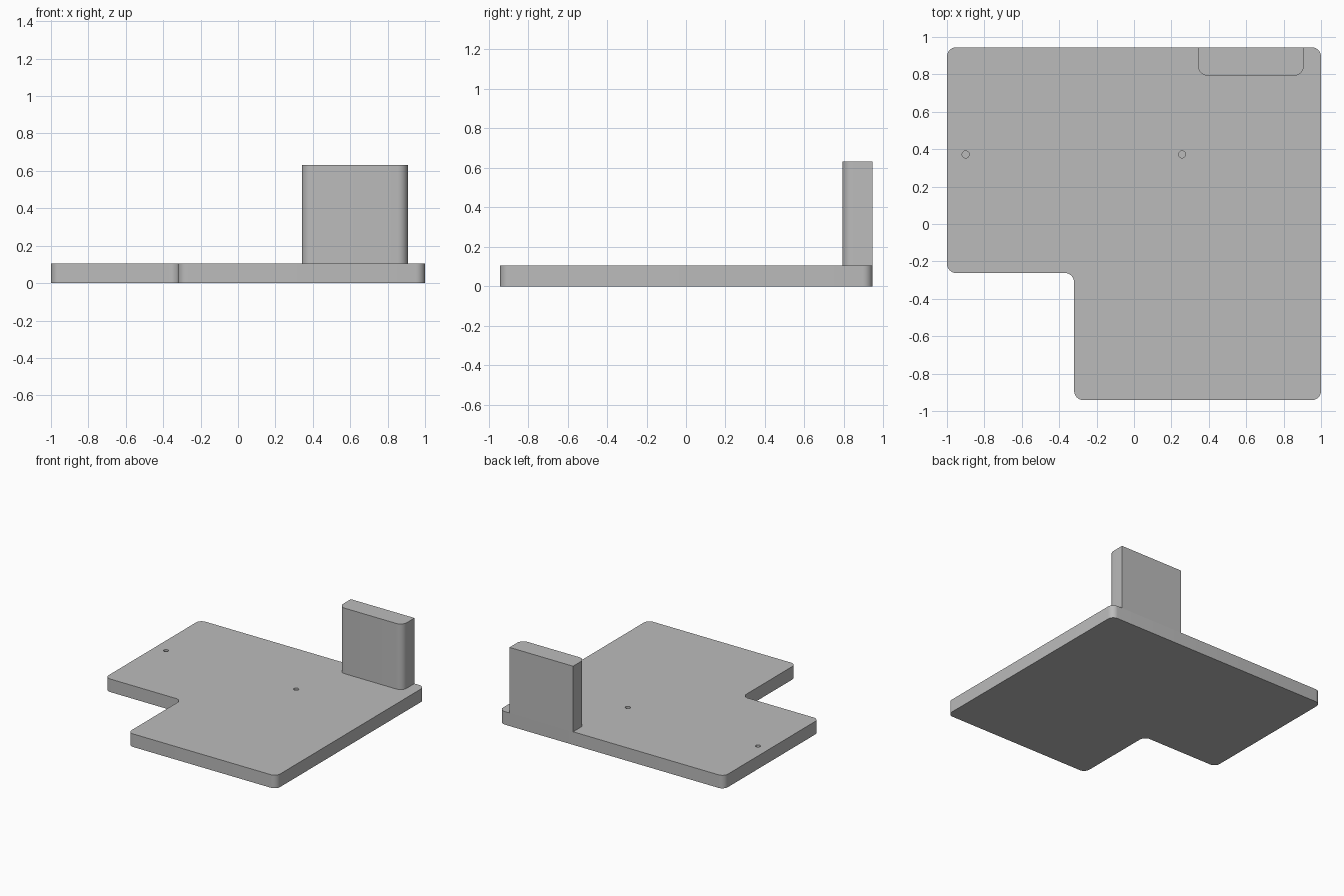
import bpy, bmesh, math
from mathutils import Vector

if "Cube" in bpy.data.objects:
    bpy.data.objects.remove(bpy.data.objects["Cube"])

grey = bpy.data.materials.new("plain grey")
grey.diffuse_color = (0.5, 0.5, 0.5, 1)
grey.use_nodes = True
grey.node_tree.nodes["Principled BSDF"].inputs["Base Color"].default_value = grey.diffuse_color


def rounded(corners, steps=8):
    """Outline from (x, y, fillet radius) right-angled corners."""
    pts = []
    for i, (x, y, r) in enumerate(corners):
        p = Vector((x, y))
        if r == 0:
            pts.append(p)
            continue
        a = (Vector(corners[i - 1][:2]) - p).normalized()
        b = (Vector(corners[(i + 1) % len(corners)][:2]) - p).normalized()
        centre = p + (a + b) * r
        for k in range(steps + 1):
            t = math.pi / 2 * k / steps
            pts.append(centre - b * r * math.cos(t) - a * r * math.sin(t))
    return pts


def prism(name, outline, z0, z1):
    bm = bmesh.new()
    face = bm.faces.new([bm.verts.new((p[0], p[1], z0)) for p in outline])
    up = bmesh.ops.extrude_face_region(bm, geom=[face])["geom"]
    bmesh.ops.translate(bm, vec=(0, 0, z1 - z0),
                        verts=[v for v in up if isinstance(v, bmesh.types.BMVert)])
    bmesh.ops.recalc_face_normals(bm, faces=bm.faces)
    mesh = bpy.data.meshes.new(name)
    bm.to_mesh(mesh)
    bm.free()
    mesh.materials.append(grey)
    obj = bpy.data.objects.new(name, mesh)
    bpy.context.collection.objects.link(obj)
    return obj


def smooth(obj):
    bpy.ops.object.select_all(action='DESELECT')
    obj.select_set(True)
    bpy.context.view_layer.objects.active = obj
    bpy.ops.object.shade_smooth_by_angle(angle=math.radians(30))


# L-shaped base plate with filleted corners
R, TOP = 0.05, 0.105
base = prism("base_plate", rounded([
    (-1, 0.945, R), (-1, -0.262, R), (-0.32, -0.262, R),
    (-0.32, -0.942, R), (1, -0.942, R), (1, 0.945, R)]), 0, TOP)

# Two small blind holes in the top of the plate
for i, x in enumerate((-0.90, 0.257)):
    ring = [(x + 0.019 * math.cos(math.tau * k / 24),
             0.372 + 0.019 * math.sin(math.tau * k / 24)) for k in range(24)]
    cutter = prism(f"hole_cutter_{i + 1}", ring, TOP - 0.05, TOP + 0.05)
    cutter.hide_render = True
    cutter.hide_set(True)
    cut = base.modifiers.new("hole", 'BOOLEAN')
    cut.operation, cut.solver, cut.object = 'DIFFERENCE', 'EXACT', cutter
smooth(base)

# Upright block flush with the back edge, front corners filleted
block = prism("upright_block", rounded([
    (0.342, 0.945, 0), (0.342, 0.792, 0.055),
    (0.908, 0.792, 0.055), (0.908, 0.945, 0)]), TOP, 0.632)
smooth(block)
